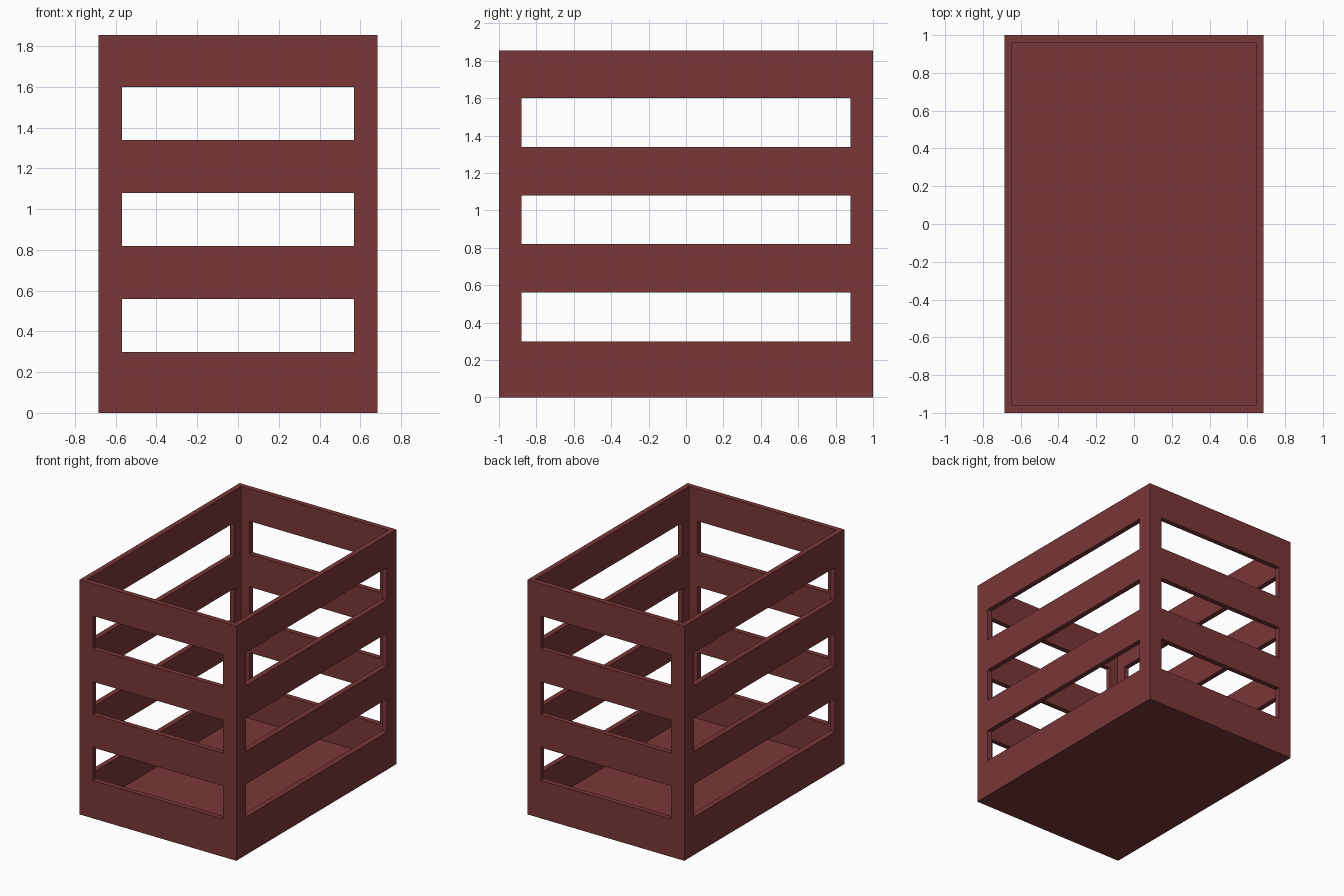
import bpy

if "Cube" in bpy.data.objects:
    bpy.data.objects.remove(bpy.data.objects["Cube"])

W, D, H = 1.37, 2.0, 1.855      # outer size
T = 0.04                        # wall and floor thickness
POST = 0.12                     # solid width at each corner
SLOTS = [(0.30, 0.56), (0.82, 1.08), (1.34, 1.60)]


def box(name, sx, sy, z0, z1):
    bpy.ops.mesh.primitive_cube_add(size=1, location=(0, 0, (z0 + z1) / 2))
    ob = bpy.context.object
    ob.name = name
    ob.scale = (sx, sy, z1 - z0)
    bpy.ops.object.transform_apply(location=True, rotation=False, scale=True)
    return ob


def cut(target, cutter):
    cutter.hide_render = True
    mod = target.modifiers.new("cut", 'BOOLEAN')
    mod.operation = 'DIFFERENCE'
    mod.solver = 'EXACT'
    mod.object = cutter
    bpy.context.view_layer.objects.active = target
    bpy.ops.object.modifier_apply(modifier=mod.name)
    bpy.data.objects.remove(cutter)


# Open-topped crate body
crate = box("slatted_crate", W, D, 0, H)
cut(crate, box("cavity_cutter", W - 2 * T, D - 2 * T, T, H + 0.2))

# Three rows of openings through the ends and the sides
for z0, z1 in SLOTS:
    cut(crate, box("end_slot_cutter", W - 2 * POST + 0.01, D + 0.4, z0, z1))
    cut(crate, box("side_slot_cutter", W + 0.4, D - 2 * POST, z0, z1))

# Dark red paint
mat = bpy.data.materials.new("dark_red")
mat.diffuse_color = (0.195, 0.038, 0.038, 1)
mat.use_nodes = True
mat.node_tree.nodes["Principled BSDF"].inputs["Base Color"].default_value = mat.diffuse_color
crate.data.materials.append(mat)
